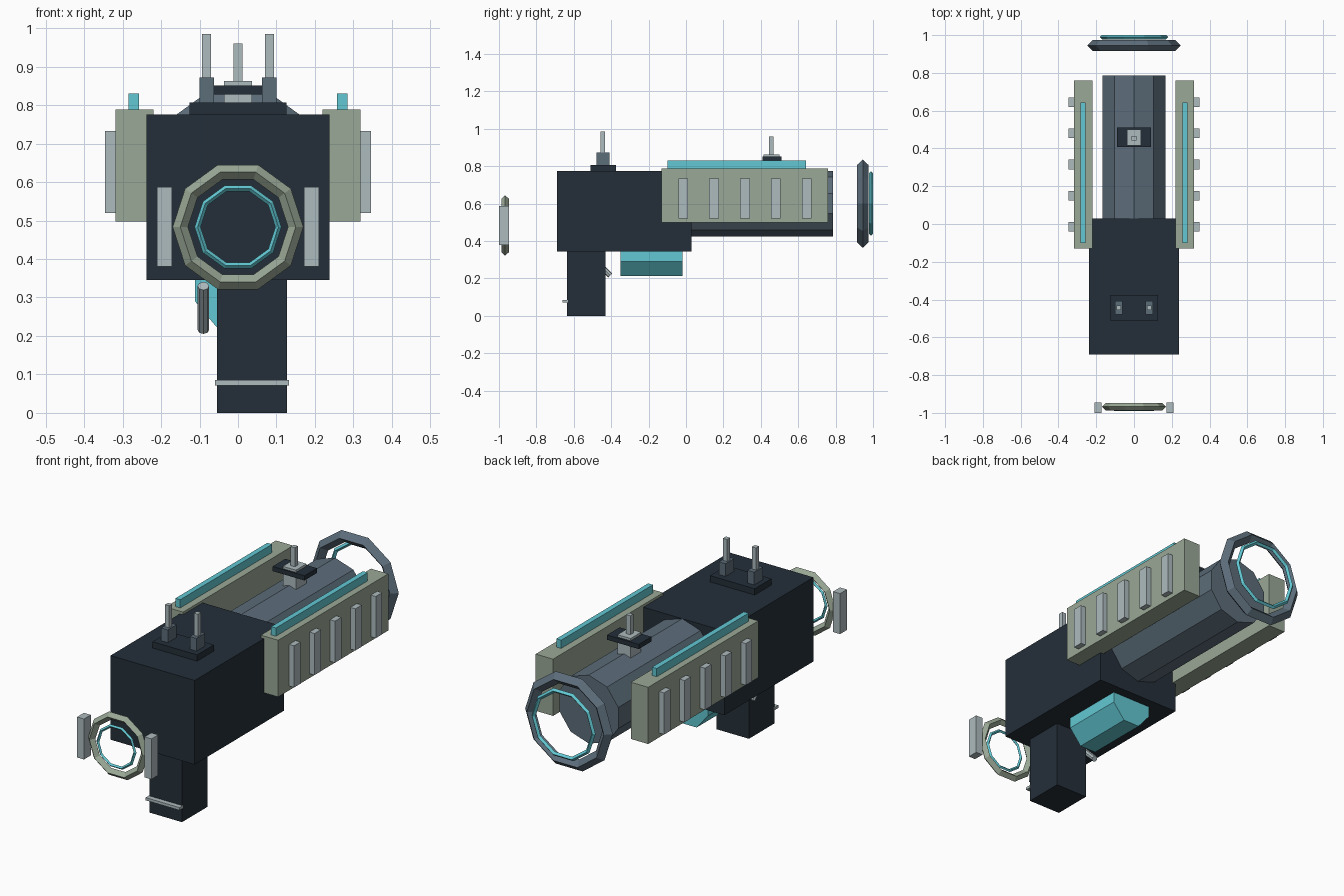
import bpy
import math
from mathutils import Vector

cube = bpy.data.objects.get("Cube")
if cube:
    bpy.data.objects.remove(cube, do_unlink=True)


def material(name, rgb):
    linear = [((c / 255 + 0.055) / 1.055) ** 2.4 for c in rgb] + [1.0]
    mat = bpy.data.materials.new(name)
    mat.use_nodes = True
    mat.diffuse_color = linear
    mat.node_tree.nodes["Principled BSDF"].inputs["Base Color"].default_value = linear
    return mat


dark = material("dark navy", (36, 47, 57))
slate = material("slate", (92, 109, 122))
sage = material("sage", (154, 168, 150))
pale = material("pale grey", (174, 187, 191))
teal = material("teal", (98, 200, 211))


def finish(name, mat):
    obj = bpy.context.object
    obj.name = name
    obj.data.materials.append(mat)
    return obj


def box(name, mat, x, y, z):
    """Box given by its (low, high) range on each axis."""
    spans = (x, y, z)
    bpy.ops.mesh.primitive_cube_add(size=1, location=[(a + b) / 2 for a, b in spans])
    obj = finish(name, mat)
    obj.scale = [abs(b - a) for a, b in spans]
    return obj


def pair(name, mat, x, y, z):
    """The same box on both sides."""
    box("left_" + name, mat, x, y, z)
    box("right_" + name, mat, (-x[1], -x[0]), y, z)


def rod(name, mat, start, end, radius, sides):
    start, end = Vector(start), Vector(end)
    axis = end - start
    bpy.ops.mesh.primitive_cylinder_add(
        vertices=sides, radius=radius, depth=axis.length, location=(start + end) / 2)
    obj = finish(name, mat)
    obj.rotation_euler = (math.atan2(-axis.y, axis.z), 0, 0)
    return obj


def ring(name, mat, y, z, major, minor):
    """Ten-sided ring with a diamond cross-section."""
    bpy.ops.mesh.primitive_torus_add(
        major_segments=10, minor_segments=4, major_radius=major, minor_radius=minor,
        location=(0, y, z), rotation=(math.pi / 2, 0, 0))
    return finish(name, mat)


# Main body, grip and barrel
box("body", dark, (-0.238, 0.238), (-0.69, 0.03), (0.345, 0.775))
box("grip", dark, (-0.055, 0.128), (-0.635, -0.43), (0, 0.35))
box("grip_band", pale, (-0.06, 0.132), (-0.66, -0.63), (0.071, 0.085))
rod("barrel", slate, (0, -0.05, 0.6), (0, 0.785, 0.6), 0.175, 10)
rod("trigger", pale, (-0.09, -0.52, 0.33), (-0.09, -0.405, 0.216), 0.015, 8)

# Glowing cell under the body, turned to sit on a flat side
cell = rod("energy_cell", teal, (0, -0.35, 0.345), (0, -0.02, 0.345), 0.144, 8)
for vertex in cell.data.vertices:
    x, y = vertex.co.x, vertex.co.y
    turn = math.pi / 8
    vertex.co.x = 0.84 * (x * math.cos(turn) - y * math.sin(turn))
    vertex.co.y = x * math.sin(turn) + y * math.cos(turn)

# Floating rings at both ends
ring("front_ring", sage, -0.967, 0.483, 0.15, 0.02)
ring("front_glow_ring", teal, -0.982, 0.483, 0.105, 0.008)
ring("back_ring", slate, 0.945, 0.6, 0.218, 0.03)
ring("back_glow_ring", teal, 0.989, 0.6, 0.17, 0.011)
pair("front_ring_block", pale, (0.171, 0.21), (-1, -0.945), (0.38, 0.587))

# Side rails with glowing strips and ribs
pair("rail", sage, (0.22, 0.318), (-0.13, 0.76), (0.498, 0.788))
pair("rail_glow_strip", teal, (0.257, 0.284), (-0.1, 0.642), (0.788, 0.83))
for i in range(5):
    y = -0.015 + 0.165 * i
    pair("rail_rib", pale, (0.31, 0.346), (y - 0.026, y + 0.026), (0.52, 0.733))

# Twin-post sight on the body
box("front_sight_base", dark, (-0.126, 0.126), (-0.51, -0.375), (0.77, 0.807))
pair("front_sight_foot", slate, (0.062, 0.1), (-0.478, -0.408), (0.807, 0.872))
pair("front_sight_post", pale, (0.07, 0.093), (-0.456, -0.432), (0.872, 0.985))

# Single-post sight on the barrel
box("rear_sight_stem", pale, (-0.037, 0.037), (0.415, 0.5), (0.74, 0.863))
box("rear_sight_plate", dark, (-0.09, 0.09), (0.408, 0.51), (0.827, 0.851))
box("rear_sight_post", pale, (-0.012, 0.012), (0.443, 0.467), (0.86, 0.96))
